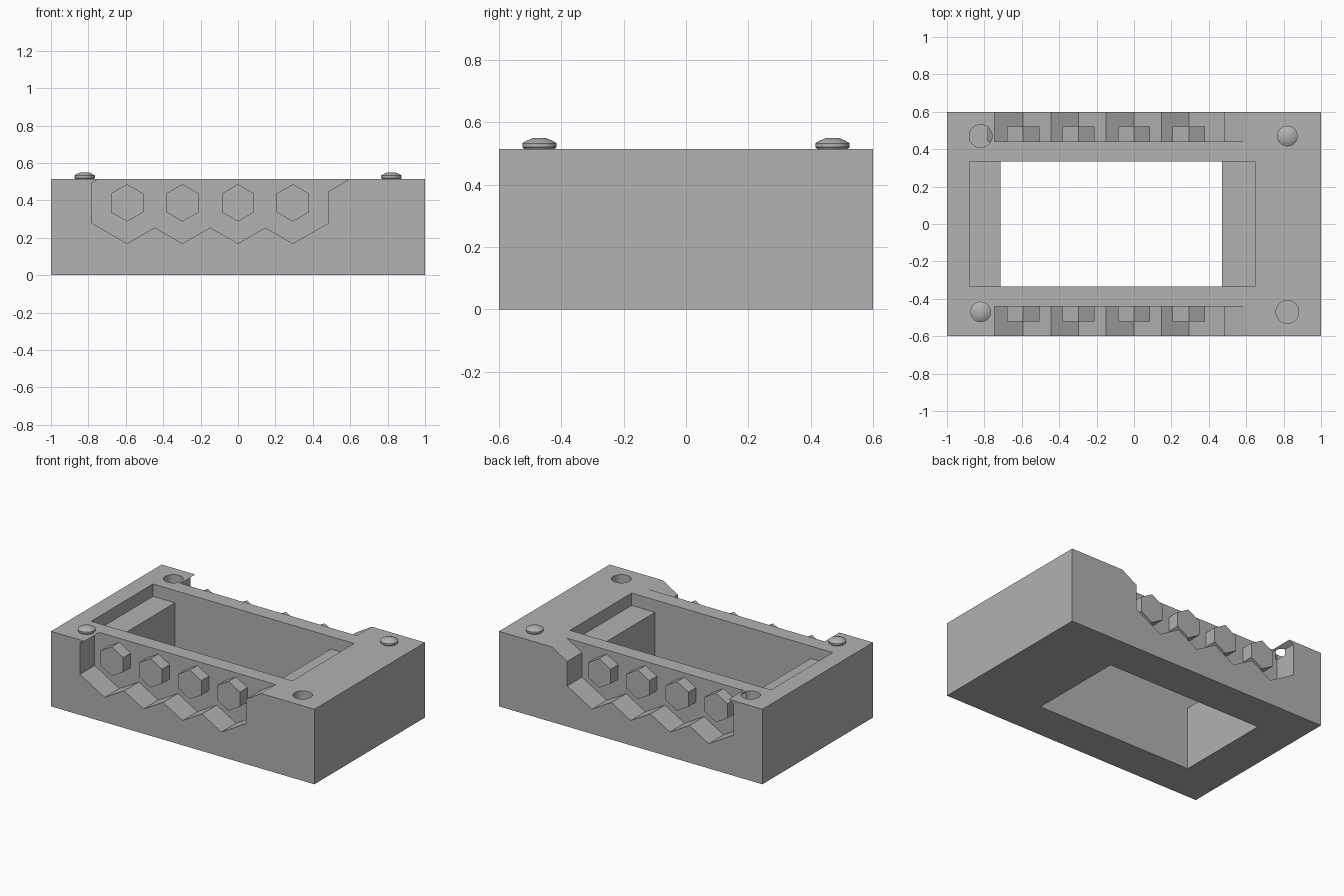
import bpy, bmesh, math
from mathutils import Matrix, Vector

if "Cube" in bpy.data.objects:
    bpy.data.objects.remove(bpy.data.objects["Cube"])

TOP = 0.515
HEX_X = [-0.593, -0.297, 0.0, 0.293]
HEX_Z = 0.387
WALL = 0.44

grey = bpy.data.materials.new("plain grey")
grey.diffuse_color = (0.445, 0.445, 0.445, 1)
grey.use_nodes = True
grey.node_tree.nodes["Principled BSDF"].inputs["Base Color"].default_value = grey.diffuse_color


def make_object(name, bm):
    bmesh.ops.recalc_face_normals(bm, faces=bm.faces)
    mesh = bpy.data.meshes.new(name)
    bm.to_mesh(mesh)
    bm.free()
    mesh.materials.append(grey)
    obj = bpy.data.objects.new(name, mesh)
    bpy.context.collection.objects.link(obj)
    return obj


def box(name, x0, x1, y0, y1, z0, z1):
    bm = bmesh.new()
    size = Matrix.Diagonal((x1 - x0, y1 - y0, z1 - z0, 1))
    centre = Matrix.Translation(((x0 + x1) / 2, (y0 + y1) / 2, (z0 + z1) / 2))
    bmesh.ops.create_cube(bm, size=1, matrix=centre @ size)
    return make_object(name, bm)


def prism(name, profile, y0, y1):
    """Extrude an x-z outline along y."""
    bm = bmesh.new()
    face = bm.faces.new([bm.verts.new((x, y0, z)) for x, z in profile])
    new = bmesh.ops.extrude_face_region(bm, geom=[face])["geom"]
    verts = [v for v in new if isinstance(v, bmesh.types.BMVert)]
    bmesh.ops.translate(bm, verts=verts, vec=(0, y1 - y0, 0))
    return make_object(name, bm)


def lathe(name, profile, x, y, steps=32):
    """Spin an r-z outline, starting and ending on the axis."""
    bm = bmesh.new()
    verts = [bm.verts.new((r, 0, z)) for r, z in profile]
    edges = [bm.edges.new(pair) for pair in zip(verts, verts[1:])]
    bmesh.ops.spin(bm, geom=verts + edges, cent=(0, 0, 0), axis=(0, 0, 1),
                   angle=math.tau, steps=steps)
    bmesh.ops.remove_doubles(bm, verts=bm.verts, dist=1e-5)
    bmesh.ops.translate(bm, verts=bm.verts, vec=(x, y, 0))
    return make_object(name, bm)


body = box("body", -1, 1, -0.6, 0.6, 0, TOP)

# Central opening and the stepped recess above it
cutters = [
    box("opening_cutter", -0.713, 0.47, -0.335, 0.335, -0.1, 0.7),
    box("recess_cutter", -0.88, 0.647, -0.335, 0.335, TOP - 0.085, 0.7),
]

# Zigzag side pocket outline: a row of overlapping hexagons open at the top
pocket = [(-0.745, 0.7), (-0.745, TOP), (-0.78, 0.495), (-0.78, 0.278)]
for i, x in enumerate(HEX_X):
    pocket.append((x, 0.17))
    if i < len(HEX_X) - 1:
        pocket.append(((x + HEX_X[i + 1]) / 2, 0.255))
pocket += [(0.482, 0.278), (0.482, 0.447), (0.597, TOP), (0.597, 0.7)]

for side, label in ((-1, "front"), (1, "back")):
    cutters.append(prism(label + "_pocket_cutter", pocket, side * WALL, side * 0.7))
    # Hexagonal studs on the pocket wall
    for i, x in enumerate(HEX_X):
        outline = [(x + 0.1 * math.sin(k * math.pi / 3),
                    HEX_Z + 0.1 * math.cos(k * math.pi / 3)) for k in range(6)]
        prism(f"{label}_hex_stud_{i + 1}", outline, side * (WALL - 0.005), side * 0.522)

# Locating sockets and pegs on opposite corners
for sign, label in ((-1, "left"), (1, "right")):
    socket = [(0, TOP - 0.06), (0.061, TOP - 0.06), (0.061, 0.7), (0, 0.7)]
    cutters.append(lathe(label + "_socket_cutter", socket, sign * 0.82, -sign * 0.47))
    peg = [(0, TOP - 0.005), (0.05, TOP - 0.005), (0.05, TOP), (0.055, 0.521),
           (0.055, 0.533), (0.04, 0.542), (0.02, 0.55), (0, 0.55)]
    obj = lathe(label + "_peg", peg, sign * 0.82, sign * 0.47)
    bpy.ops.object.select_all(action="DESELECT")
    obj.select_set(True)
    bpy.context.view_layer.objects.active = obj
    bpy.ops.object.shade_smooth_by_angle(angle=math.radians(25))

# Cut the body
for cutter in cutters:
    mod = body.modifiers.new(cutter.name, "BOOLEAN")
    mod.operation = "DIFFERENCE"
    mod.solver = "EXACT"
    mod.object = cutter
    cutter.hide_render = True
    cutter.hide_set(True)
